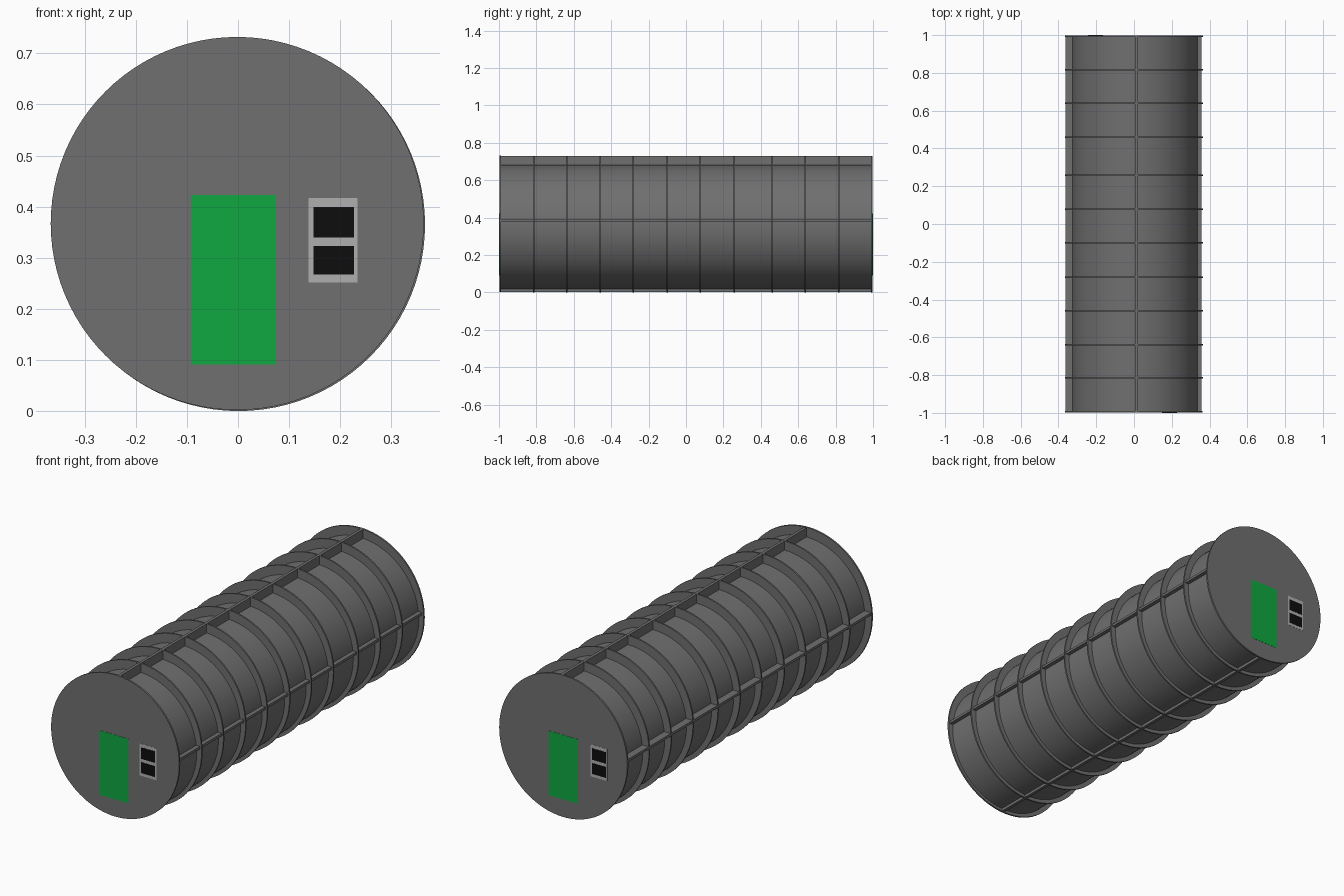
import bpy
import math

if "Cube" in bpy.data.objects:
    bpy.data.objects.remove(bpy.data.objects["Cube"])


def material(name, rgb):
    m = bpy.data.materials.new(name)
    m.diffuse_color = (*rgb, 1)
    m.use_nodes = True
    m.node_tree.nodes["Principled BSDF"].inputs["Base Color"].default_value = m.diffuse_color
    return m


GREY = material("dark grey", (0.16, 0.16, 0.16))
GREEN = material("green", (0.005, 0.39, 0.052))
LIGHT = material("light grey", (0.43, 0.43, 0.43))
BLACK = material("black", (0.004, 0.004, 0.004))


def cylinder(name, x, z, radius, y0, y1):
    """Smooth cylinder lying along y."""
    bpy.ops.mesh.primitive_cylinder_add(
        vertices=96, radius=radius, depth=y1 - y0,
        location=(x, (y0 + y1) / 2, z), rotation=(math.pi / 2, 0, 0))
    o = bpy.context.object
    o.name = name
    o.data.materials.append(GREY)
    bpy.ops.object.shade_smooth_by_angle(angle=math.radians(30))


def box(name, mat, x0, x1, y0, y1, z0, z1):
    bpy.ops.mesh.primitive_cube_add(
        size=1, location=((x0 + x1) / 2, (y0 + y1) / 2, (z0 + z1) / 2))
    o = bpy.context.object
    o.name = name
    o.scale = (abs(x1 - x0), abs(y1 - y0), z1 - z0)
    bpy.ops.object.transform_apply(location=False, rotation=False, scale=True)
    o.data.materials.append(mat)


# Inner hull, sitting slightly low inside the rings
cylinder("hull", 0.005, 0.35, 0.333, -0.995, 0.995)

# End caps
cylinder("front_cap", -0.0015, 0.367, 0.365, -0.998, -0.989)
cylinder("back_cap", 0.001, 0.365, 0.365, 0.989, 0.998)

# Thin reinforcing rings
for i, y in enumerate((-0.815, -0.638, -0.458, -0.282, -0.099,
                       0.077, 0.257, 0.46, 0.638, 0.817)):
    cylinder(f"ring_{i + 1}", 0.001, 0.365, 0.365, y - 0.004, y + 0.004)

# Lengthwise ribs
box("top_rib", GREY, 0.006, 0.021, -0.99, 0.99, 0.66, 0.729)
box("bottom_rib", GREY, 0.006, 0.021, -0.99, 0.99, 0.003, 0.04)
box("right_rib", GREY, 0.31, 0.357, -0.99, 0.99, 0.378, 0.391)
box("left_rib", GREY, -0.363, -0.30, -0.99, 0.99, 0.378, 0.391)

# Door and window plates on both ends (back is turned half a circle)
for end, s, door_shift, win_shift in (("front", 1, 0, 0), ("back", -1, 0.01, 0.016)):
    def plate(name, mat, x0, x1, z0, z1, height, shift):
        box(f"{end}_{name}", mat, s * (x0 + shift), s * (x1 + shift),
            -s * 0.99, -s * (0.998 + height), z0, z1)

    plate("door", GREEN, -0.091, 0.074, 0.091, 0.423, 0.001, door_shift)
    plate("window_frame", LIGHT, 0.138, 0.234, 0.252, 0.417, 0.001, win_shift)
    plate("upper_window", BLACK, 0.148, 0.227, 0.340, 0.399, 0.002, win_shift)
    plate("lower_window", BLACK, 0.148, 0.227, 0.267, 0.323, 0.002, win_shift)
